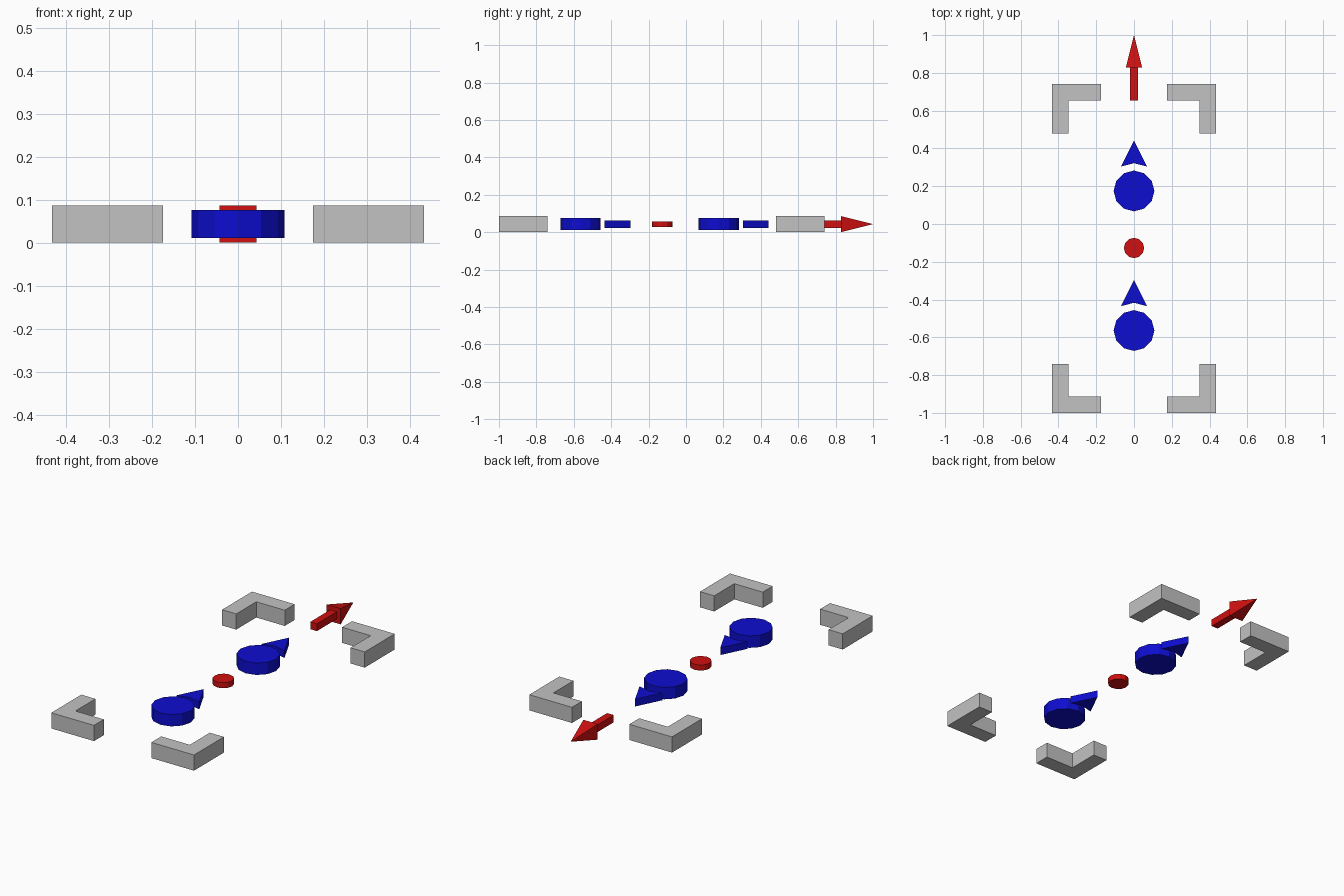
import bpy, bmesh, math

if "Cube" in bpy.data.objects:
    bpy.data.objects.remove(bpy.data.objects["Cube"])

MID = 0.043  # height of the common mid plane


def material(name, rgb):
    m = bpy.data.materials.new(name)
    m.diffuse_color = (*rgb, 1)
    m.use_nodes = True
    m.node_tree.nodes["Principled BSDF"].inputs["Base Color"].default_value = m.diffuse_color
    return m


GREY = material("light grey", (0.54, 0.54, 0.54))
BLUE = material("blue", (0.004, 0.004, 0.63))
RED = material("red", (0.63, 0.005, 0.005))


def finish(bm, name, mat):
    bmesh.ops.recalc_face_normals(bm, faces=bm.faces)
    me = bpy.data.meshes.new(name)
    bm.to_mesh(me)
    bm.free()
    me.materials.append(mat)
    ob = bpy.data.objects.new(name, me)
    bpy.context.collection.objects.link(ob)
    return ob


def prism(name, outline, half, mat):
    """Extrude an xy outline evenly about the mid plane."""
    bm = bmesh.new()
    face = bm.faces.new([bm.verts.new((x, y, MID - half)) for x, y in outline])
    ext = bmesh.ops.extrude_face_region(bm, geom=[face])
    top = [v for v in ext["geom"] if isinstance(v, bmesh.types.BMVert)]
    bmesh.ops.translate(bm, verts=top, vec=(0, 0, 2 * half))
    return finish(bm, name, mat)


def disc(name, y, r, half, mat, sides=12):
    ring = [(r * math.cos(2 * math.pi * i / sides),
             y + r * math.sin(2 * math.pi * i / sides)) for i in range(sides)]
    return prism(name, ring, half, mat)


# Four L-shaped corner brackets
OUT, IN, T, LEG = 0.433, 0.174, 0.086, 0.26
L = [(OUT, 0), (OUT, -LEG), (OUT - T, -LEG), (OUT - T, -T), (IN, -T), (IN, 0)]
for sx, side in ((1, "right"), (-1, "left")):
    for sy, y0, end in ((1, 0.74, "back"), (-1, -1.0, "front")):
        prism(f"corner_bracket_{end}_{side}",
              [(sx * x, y0 + sy * y) for x, y in L], MID, GREY)

# Blue discs, each with a notched pointer
for y, end in ((0.175, "back"), (-0.564, "front")):
    disc(f"blue_disc_{end}", y, 0.108, 0.0325, BLUE)
    prism(f"blue_pointer_{end}",
          [(0, y + 0.267), (-0.069, y + 0.129), (0, y + 0.147), (0.069, y + 0.129)],
          0.02, BLUE)

# Small red centre disc
disc("red_centre_disc", -0.127, 0.054, 0.015, RED)

# Red direction arrow: square shaft and four-sided head
prism("red_arrow_shaft",
      [(-0.02, 0.655), (0.02, 0.655), (0.02, 0.835), (-0.02, 0.835)], 0.02, RED)
bm = bmesh.new()
H = 0.043
base = [bm.verts.new((a * H, 0.828, MID + b * H))
        for a, b in ((-1, -1), (1, -1), (1, 1), (-1, 1))]
tip = bm.verts.new((0, 1.0, MID))
bm.faces.new(base)
for i in range(4):
    bm.faces.new((base[i], base[(i + 1) % 4], tip))
finish(bm, "red_arrow_head", RED)
